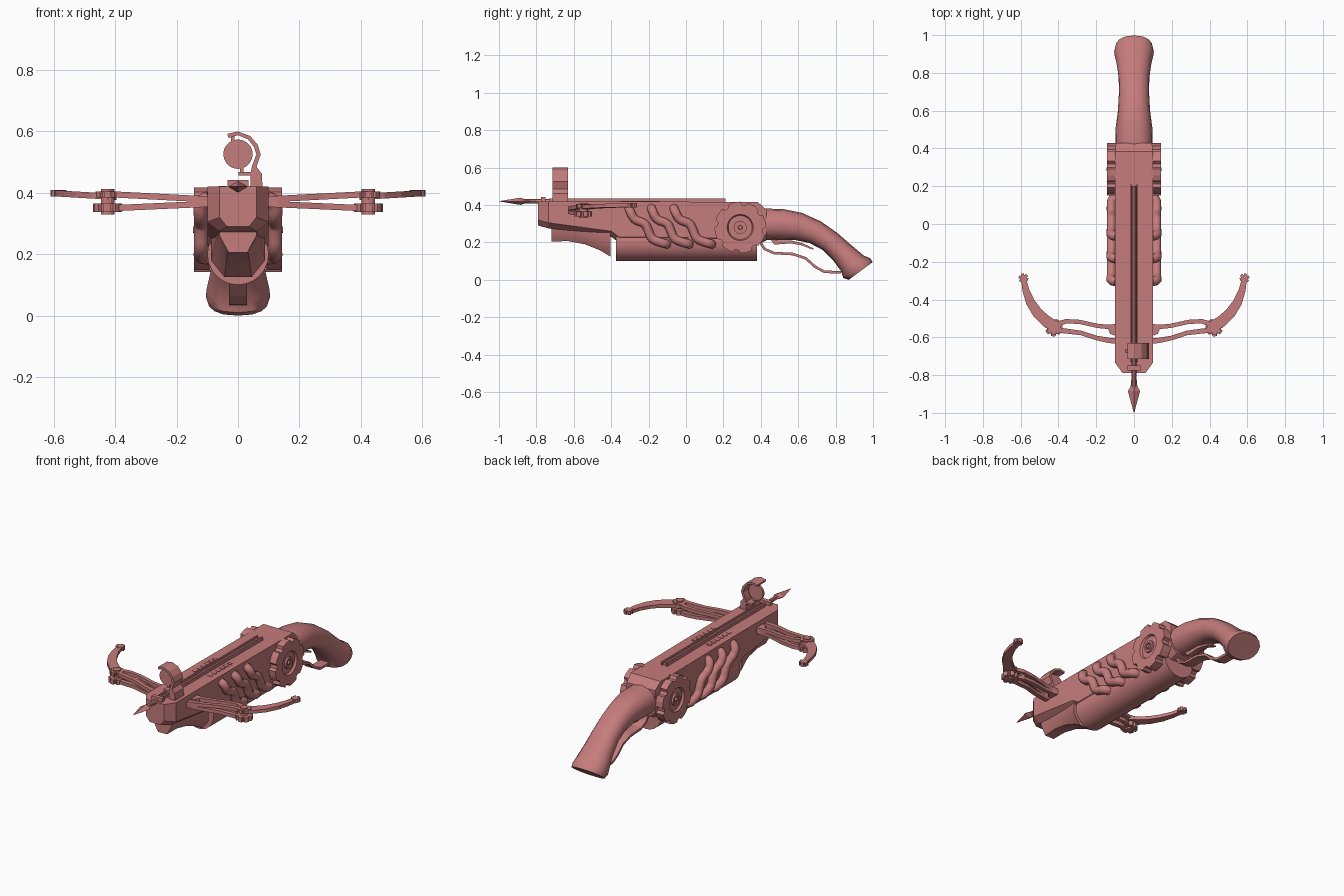
import bpy, bmesh, math
from mathutils import Vector

if "Cube" in bpy.data.objects:
    bpy.data.objects.remove(bpy.data.objects["Cube"])

paint = bpy.data.materials.new("dull_red")
paint.diffuse_color = (0.56, 0.2, 0.2, 1)
paint.use_nodes = True
paint.node_tree.nodes["Principled BSDF"].inputs["Base Color"].default_value = paint.diffuse_color


def add(name, me, mirror):
    me.materials.clear()
    me.materials.append(paint)
    ob = bpy.data.objects.new(name, me)
    bpy.context.collection.objects.link(ob)
    if mirror:
        ob.modifiers.new("Mirror", 'MIRROR')
    return ob


def loft(name, rings, mirror=False, smooth=False):
    """Skin equal-length rings of 3D points, capping both ends."""
    bm = bmesh.new()
    loops = [[bm.verts.new(p) for p in r] for r in rings]
    n = len(rings[0])
    for a, b in zip(loops, loops[1:]):
        for i in range(n):
            j = (i + 1) % n
            bm.faces.new((a[i], a[j], b[j], b[i]))
    bm.faces.new(loops[0])
    bm.faces.new(loops[-1])
    bmesh.ops.recalc_face_normals(bm, faces=bm.faces)
    me = bpy.data.meshes.new(name)
    bm.to_mesh(me)
    bm.free()
    ob = add(name, me, mirror)
    if smooth:
        bpy.ops.object.select_all(action='DESELECT')
        ob.select_set(True)
        bpy.context.view_layer.objects.active = ob
        bpy.ops.object.shade_smooth_by_angle(angle=math.radians(40))
    return ob


def box(name, x0, x1, y0, y1, z0, z1, mirror=False):
    return loft(name, [[(x0, y, z0), (x1, y, z0), (x1, y, z1), (x0, y, z1)] for y in (y0, y1)], mirror)


def strip(name, pts, place, t, mirror=False):
    """Flat bar along (u, v, half_width) points, thickness 2t."""
    rings = []
    for i, (u, v, w) in enumerate(pts):
        a, b = pts[max(i - 1, 0)], pts[min(i + 1, len(pts) - 1)]
        d = Vector((b[0] - a[0], b[1] - a[1])).normalized()
        nu, nv = -d.y * w, d.x * w
        rings.append([place(u + s * nu, v + s * nv, k * t) for s, k in ((-1, -1), (1, -1), (1, 1), (-1, 1))])
    return loft(name, rings, mirror)


def cog(r, notch, teeth):
    """Outline of a notched disc as (a, b) offsets."""
    out = []
    for i in range(teeth):
        for f, rad in ((0.0, r), (0.3, r), (0.6, r), (0.7, notch), (0.9, notch)):
            a = 2 * math.pi * (i + f) / teeth
            out.append((rad * math.cos(a), rad * math.sin(a)))
    return out


def circle(r, n):
    return [(r * math.cos(2 * math.pi * i / n), r * math.sin(2 * math.pi * i / n)) for i in range(n)]


def stack_x(name, layers, y, z, **kw):
    return loft(name, [[(x, y + a, z + b) for a, b in o] for x, o in layers], **kw)


def stack_z(name, outline, x, y, z0, z1):
    return loft(name, [[(x + a, y + b, z) for a, b in outline] for z in (z0, z1)], mirror=True)


def tube(name, pts, r, mirror=False):
    cu = bpy.data.curves.new(name, 'CURVE')
    cu.dimensions = '3D'
    cu.bevel_depth, cu.bevel_resolution, cu.use_fill_caps, cu.resolution_u = r, 2, True, 4
    sp = cu.splines.new('BEZIER')
    sp.bezier_points.add(len(pts) - 1)
    for bp, p in zip(sp.bezier_points, pts):
        bp.co = p
        bp.handle_left_type = bp.handle_right_type = 'AUTO'
    tmp = bpy.data.objects.new(name + "_path", cu)
    bpy.context.collection.objects.link(tmp)
    me = bpy.data.meshes.new_from_object(tmp.evaluated_get(bpy.context.evaluated_depsgraph_get()))
    bpy.data.objects.remove(tmp)
    me.shade_smooth()
    add(name, me, mirror)


# Stock: chamfered lower corners, tapered nose
stock = [(-0.79, 0.06, 0.29, 0.42), (-0.735, 0.1, 0.275, 0.42), (-0.4, 0.1, 0.23, 0.42),
         (-0.36, 0.1, 0.2, 0.42), (0.385, 0.1, 0.19, 0.415), (0.43, 0.095, 0.21, 0.375)]
loft("stock", [[(-w, y, t), (-w, y, b + 0.03), (-w * 0.6, y, b), (w * 0.6, y, b), (w, y, b + 0.03), (w, y, t)]
               for y, w, b, t in stock])

# Fore grip under the nose, faceted
fore = [(-0.72, 0.06, 0.205), (-0.63, 0.065, 0.207), (-0.54, 0.072, 0.19), (-0.46, 0.08, 0.158), (-0.405, 0.088, 0.125)]
loft("fore_grip", [[(-w, y, 0.29), (-w, y, b + 0.055), (-w * 0.5, y, b), (w * 0.5, y, b), (w, y, b + 0.055), (w, y, 0.29)]
                   for y, w, b in fore], smooth=True)

# Lower barrel
loft("lower_barrel", [[(a, y, 0.2 + b) for a, b in circle(0.1, 24)] for y in (-0.375, 0.38)], smooth=True)

# Curved pistol grip: top (y, z), bottom (y, z), half width
grip = [((0.40, 0.382), (0.40, 0.215), 0.098), ((0.52, 0.378), (0.50, 0.212), 0.097),
        ((0.62, 0.358), (0.58, 0.213), 0.085), ((0.72, 0.313), (0.66, 0.197), 0.08),
        ((0.81, 0.25), (0.73, 0.16), 0.081), ((0.89, 0.18), (0.79, 0.1), 0.09),
        ((0.95, 0.13), (0.83, 0.045), 0.102), ((0.985, 0.115), (0.84, 0.01), 0.105),
        ((0.998, 0.095), (0.87, 0.0), 0.1), ((0.985, 0.085), (0.885, 0.012), 0.075)]
rings = []
for (ty, tz), (by, bz), w in grip:
    ring = []
    for i in range(16):
        c, s = math.cos(i * math.pi / 8), math.sin(i * math.pi / 8)
        c = math.copysign(abs(c) ** 0.8, c)
        ring.append((w * c, (ty + by) / 2 + s * (ty - by) / 2, (tz + bz) / 2 + s * (tz - bz) / 2))
    rings.append(ring)
loft("pistol_grip", rings, smooth=True)

# Trigger guard and trigger
side = lambda u, v, k: (k, u, v)
strip("trigger_guard", [(0.39, 0.21, 0.007), (0.42, 0.165, 0.007), (0.47, 0.143, 0.007), (0.57, 0.138, 0.007),
                        (0.64, 0.115, 0.007), (0.69, 0.07, 0.007), (0.74, 0.043, 0.007), (0.83, 0.04, 0.007)], side, 0.03)
strip("trigger", [(0.46, 0.225, 0.012), (0.475, 0.2, 0.012), (0.56, 0.203, 0.008), (0.62, 0.19, 0.006), (0.68, 0.165, 0.004)], side, 0.015)

# Side wheels with recessed face and hub
rim = cog(0.138, 0.122, 8)
stack_x("side_wheel", [(0.09, rim), (0.143, rim), (0.143, circle(0.07, 40)), (0.13, circle(0.064, 40))],
        0.29, 0.28, mirror=True)
stack_x("wheel_hub", [(0.12, circle(0.035, 16)), (0.142, circle(0.035, 16)), (0.142, circle(0.022, 16)),
                      (0.134, circle(0.022, 16)), (0.134, circle(0.012, 16)), (0.146, circle(0.01, 16))],
        0.29, 0.28, mirror=True)

# Zigzag pipes on both flanks
for i in range(3):
    o = -0.12 * i
    zig = [(0.09, -0.065, 0.385), (0.118, -0.058, 0.365), (0.12, -0.035, 0.325), (0.12, 0.02, 0.298),
           (0.12, 0.038, 0.265), (0.12, 0.058, 0.222), (0.12, 0.105, 0.2), (0.115, 0.13, 0.193), (0.085, 0.138, 0.19)]
    tube(f"side_pipe_{i + 1}", [(x, y + o, z) for x, y, z in zig], 0.025, mirror=True)

# Bow limbs: two diverging open frames per side
for label, z0, slope in (("upper", 0.379, 0.052), ("lower", 0.364, -0.045)):
    tilt = lambda u, v, k, z0=z0, s=slope: (u, v, z0 + s * (u - 0.1) + k)
    strip(f"{label}_limb_rear_bar", [(0.08, -0.54, 0.013), (0.13, -0.545, 0.012), (0.19, -0.54, 0.011),
                                     (0.29, -0.518, 0.011), (0.36, -0.515, 0.012), (0.42, -0.535, 0.014)], tilt, 0.01, True)
    strip(f"{label}_limb_front_bar", [(0.08, -0.618, 0.015), (0.13, -0.617, 0.014), (0.2, -0.603, 0.012),
                                      (0.28, -0.577, 0.012), (0.35, -0.568, 0.013), (0.42, -0.56, 0.014)], tilt, 0.01, True)
stack_z("limb_root", circle(0.03, 8), 0.105, -0.56, 0.355, 0.39)

# Joints, outer limbs and tip rollers
stack_z("joint_pin", circle(0.022, 12), 0.425, -0.548, 0.33, 0.412)
stack_z("joint_cog_lower", cog(0.047, 0.036, 7), 0.425, -0.548, 0.338, 0.366)
stack_z("joint_cog_upper", cog(0.04, 0.031, 7), 0.425, -0.548, 0.385, 0.405)
strip("outer_limb", [(0.41, -0.545, 0.03), (0.46, -0.518, 0.03), (0.51, -0.472, 0.028), (0.548, -0.415, 0.024),
                     (0.573, -0.35, 0.018), (0.585, -0.285, 0.013)],
      lambda u, v, k: (u, v, 0.388 + 0.06 * (u - 0.42) + k), 0.01, True)
stack_z("tip_roller", cog(0.026, 0.018, 6), 0.585, -0.287, 0.388, 0.41)

# Bolt: shaft and four-sided head
loft("bolt_shaft", [[(a, y, 0.42 + b) for a, b in circle(0.012, 8)] for y in (-0.9, 0.2)])
loft("bolt_head", [[(a, y, 0.42 + b * 0.6) for a, b in circle(r, 4)]
                   for y, r in ((-0.8, 0.012), (-0.86, 0.018), (-0.885, 0.032), (-1.0, 0.001))])

# Guide rails, muzzle clamp and low rack strips on top
box("guide_rail", 0.012, 0.02, -0.73, 0.21, 0.41, 0.436, True)
box("muzzle_clamp", -0.035, 0.035, -0.775, -0.75, 0.405, 0.442)
box("rack_base", 0.044, 0.056, -0.35, -0.14, 0.41, 0.4215, True)
for i in range(6):
    y = -0.345 + i * 0.037
    box(f"rack_tooth_{i + 1}", 0.038, 0.063, y, y + 0.018, 0.41, 0.4225, True)

# Hooked sight frame, built as paired outer and inner edge points
outer = [(-0.035, 0.592), (0, 0.6), (0.04, 0.585), (0.064, 0.557), (0.074, 0.525), (0.06, 0.485), (0.078, 0.462), (0.08, 0.41)]
inner = [(-0.031, 0.579), (0, 0.588), (0.032, 0.575), (0.052, 0.55), (0.06, 0.525), (0.046, 0.488), (0.04, 0.46), (0.04, 0.41)]
loft("sight_frame", [[(a[0], -0.715, a[1]), (a[0], -0.63, a[1]), (b[0], -0.63, b[1]), (b[0], -0.715, b[1])]
                     for a, b in zip(outer, inner)])
box("sight_lower_tab", 0.002, 0.05, -0.715, -0.63, 0.457, 0.468)
loft("sight_lens", [[(a, y, 0.526 + b) for a, b in circle(0.048, 20)] for y in (-0.68, -0.665)])
box("sight_lens_top_post", -0.022, -0.012, -0.68, -0.665, 0.56, 0.59)
box("sight_lens_bottom_post", 0.006, 0.018, -0.68, -0.665, 0.46, 0.49)
